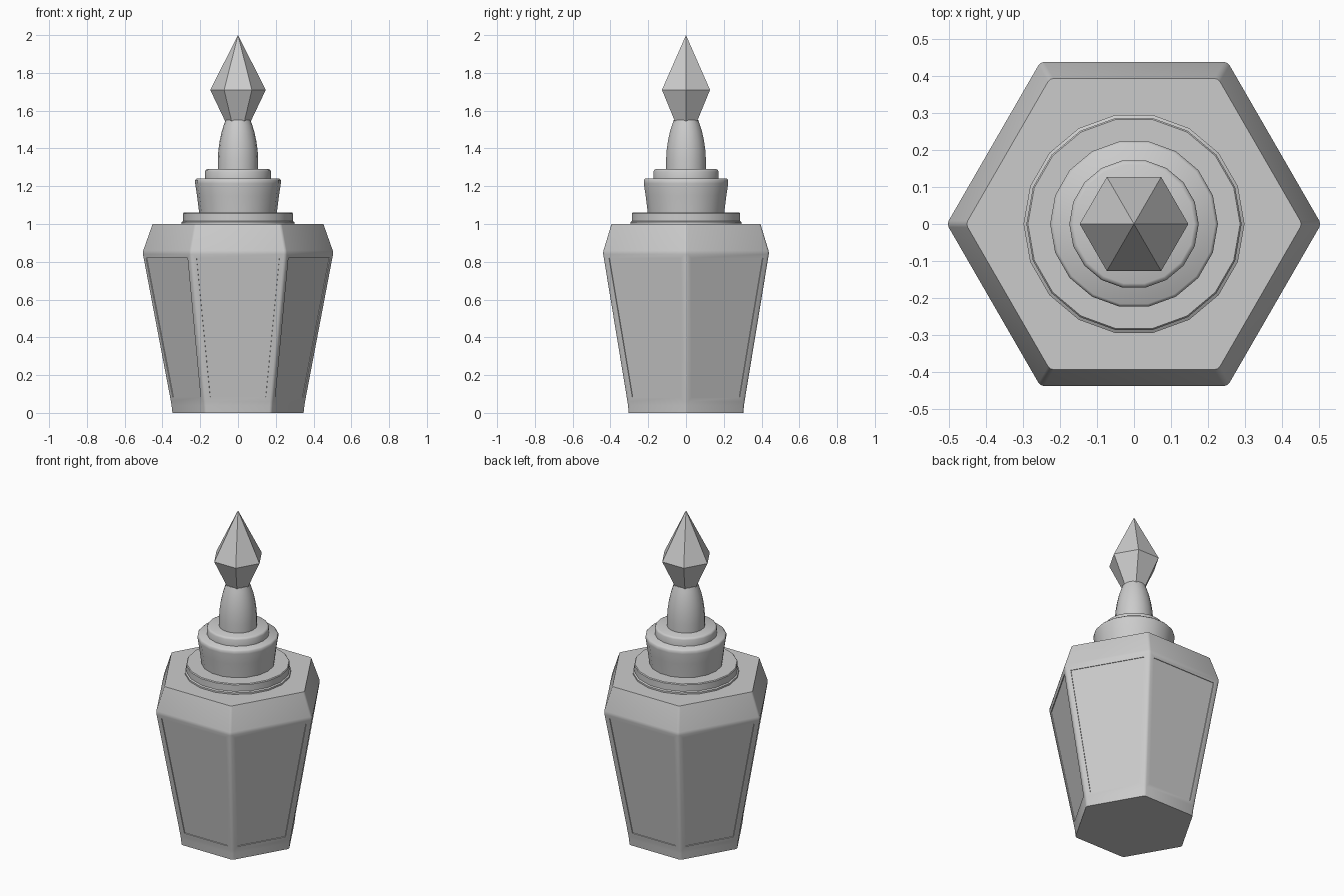
import bpy, bmesh, math

cube = bpy.data.objects.get("Cube")
if cube:
    bpy.data.objects.remove(cube, do_unlink=True)

grey = bpy.data.materials.new("plain grey")
grey.use_nodes = True
colour = (0.6, 0.6, 0.6, 1)
grey.diffuse_color = colour
grey.node_tree.nodes["Principled BSDF"].inputs["Base Color"].default_value = colour


def lathe(bm, profile, sides):
    """Stack rings of (radius, z) with a corner on +x; radius 0 is a point."""
    rings = []
    for r, z in profile:
        count = sides if r else 1
        rings.append([bm.verts.new((r * math.cos(math.tau * i / sides),
                                    r * math.sin(math.tau * i / sides), z))
                      for i in range(count)])
    for low, high in zip(rings, rings[1:]):
        for i in range(sides):
            j = (i + 1) % sides
            if len(high) == 1:
                bm.faces.new((low[i], low[j], high[0]))
            else:
                bm.faces.new((low[i], low[j], high[j], high[i]))
    bm.faces.new(rings[0][::-1])
    if len(rings[-1]) > 1:
        bm.faces.new(rings[-1])


def finish(bm, name, angle):
    mesh = bpy.data.meshes.new(name)
    bm.normal_update()
    bm.to_mesh(mesh)
    bm.free()
    mesh.materials.append(grey)
    obj = bpy.data.objects.new(name, mesh)
    bpy.context.collection.objects.link(obj)
    bpy.ops.object.select_all(action='DESELECT')
    obj.select_set(True)
    bpy.context.view_layer.objects.active = obj
    if angle:
        bpy.ops.object.shade_smooth_by_angle(angle=math.radians(angle))
    return obj


def turned(name, profile, sides=18, angle=35):
    bm = bmesh.new()
    lathe(bm, profile, sides)
    return finish(bm, name, angle)


# Six-sided bottle with softened edges and shallow recessed side panels
bm = bmesh.new()
lathe(bm, [(0.35, 0), (0.356, 0.05), (0.508, 0.85), (0.455, 1.0)], 6)
soft = [e for e in bm.edges
        if not (e.verts[0].co.z == e.verts[1].co.z and e.verts[0].co.z in (0, 1))]
bmesh.ops.bevel(bm, geom=soft, offset=0.01, segments=2, profile=0.5, affect='EDGES')
bm.normal_update()
panels = [f for f in bm.faces if f.calc_area() > 0.1 and abs(f.normal.z) < 0.5]
bmesh.ops.inset_individual(bm, faces=panels, thickness=0.032, depth=0)
bmesh.ops.inset_individual(bm, faces=panels, thickness=0.001, depth=-0.004)
finish(bm, "bottle_body", 30)

# Stepped collar and stopper
turned("collar_ring", [(0.299, 0.995), (0.299, 1.01), (0.291, 1.015),
                       (0.291, 1.055), (0.287, 1.06)])
turned("stopper_cap", [(0.205, 1.055), (0.217, 1.15), (0.227, 1.215),
                       (0.227, 1.232), (0.219, 1.24)], angle=50)
turned("stopper_step", [(0.175, 1.235), (0.175, 1.278), (0.171, 1.286),
                        (0.163, 1.29)], angle=50)
turned("stopper_neck", [(0.107, 1.285), (0.107, 1.34), (0.104, 1.39), (0.097, 1.44),
                        (0.086, 1.49), (0.075, 1.525), (0.066, 1.55)])

# Faceted finial
turned("finial_gem", [(0.066, 1.54), (0.147, 1.71), (0, 2.0)], sides=6, angle=0)
